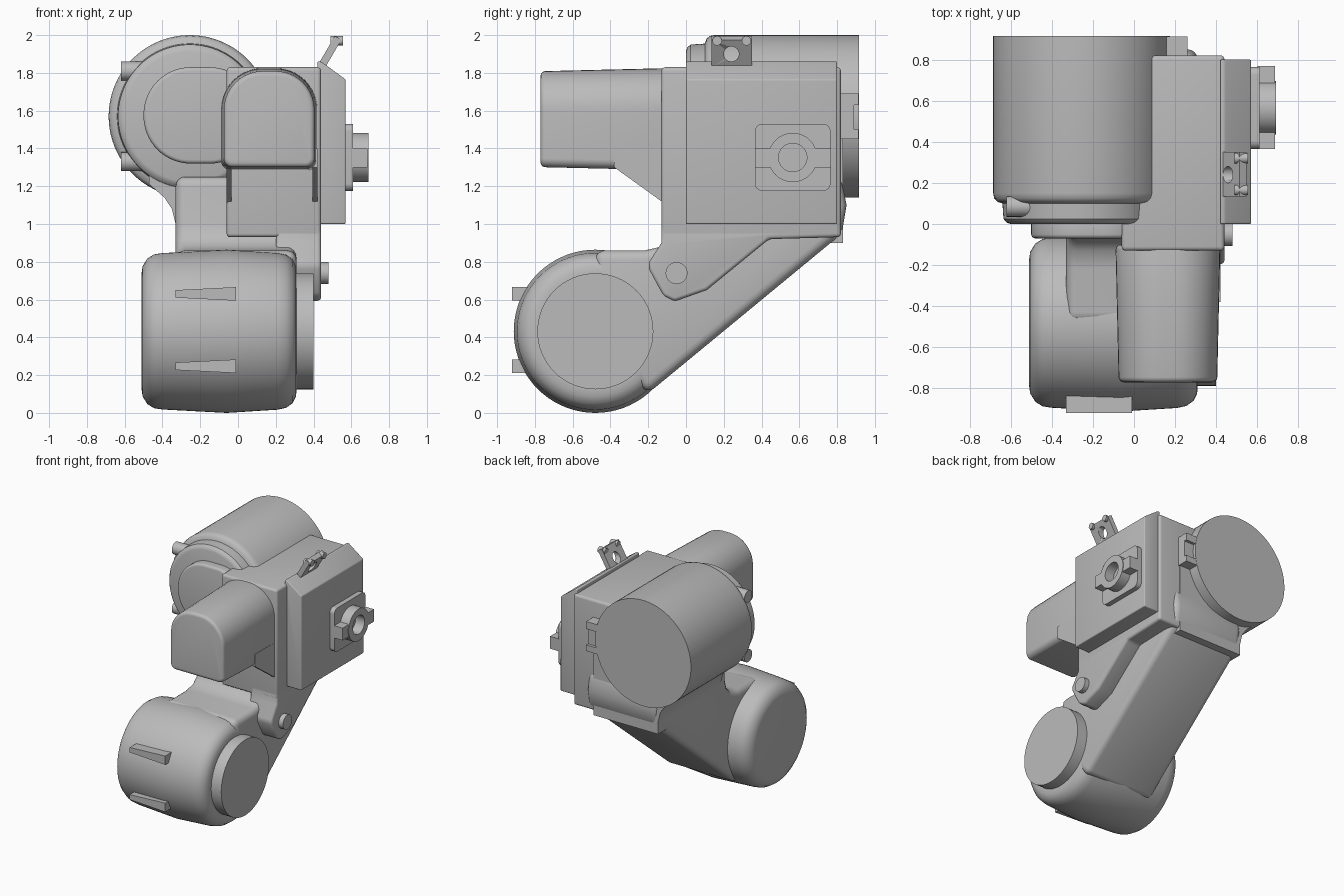
import bpy, bmesh, math
from mathutils import Vector

cube = bpy.data.objects.get("Cube")
if cube:
    bpy.data.objects.remove(cube, do_unlink=True)

grey = bpy.data.materials.new("machine_grey")
grey.use_nodes = True
GREY = (0.5, 0.5, 0.5, 1)
grey.diffuse_color = GREY
grey.node_tree.nodes["Principled BSDF"].inputs["Base Color"].default_value = GREY


def place(axis, t, a, b):
    """Point at t along the axis; a, b are the other two coordinates in order."""
    return {"x": (t, a, b), "y": (a, t, b), "z": (a, b, t)}[axis]


def finish(name, bm):
    bmesh.ops.recalc_face_normals(bm, faces=bm.faces)
    mesh = bpy.data.meshes.new(name)
    bm.to_mesh(mesh)
    bm.free()
    mesh.materials.append(grey)
    ob = bpy.data.objects.new(name, mesh)
    bpy.context.collection.objects.link(ob)
    bpy.ops.object.select_all(action="DESELECT")
    ob.select_set(True)
    bpy.context.view_layer.objects.active = ob
    bpy.ops.object.shade_smooth_by_angle(angle=math.radians(35))
    return ob


def prism(name, axis, pts, lo, hi, bevel=0, taper=1):
    """Extrude an outline along an axis; taper scales the low end."""
    bm = bmesh.new()
    ca = (min(p[0] for p in pts) + max(p[0] for p in pts)) / 2
    cb = (min(p[1] for p in pts) + max(p[1] for p in pts)) / 2
    low = [bm.verts.new(place(axis, lo, ca + (a - ca) * taper, cb + (b - cb) * taper))
           for a, b in pts]
    high = [bm.verts.new(place(axis, hi, a, b)) for a, b in pts]
    bm.faces.new(low)
    bm.faces.new(high)
    n = len(pts)
    for i in range(n):
        j = (i + 1) % n
        bm.faces.new((low[i], low[j], high[j], high[i]))
    bmesh.ops.recalc_face_normals(bm, faces=bm.faces)
    if bevel:
        edges = [e for e in bm.edges if e.calc_face_angle(0) > math.radians(35)]
        bmesh.ops.bevel(bm, geom=edges, offset=bevel, segments=4, profile=0.5,
                        affect="EDGES", clamp_overlap=True)
    return finish(name, bm)


def lathe(name, axis, centre, profile, steps=64, closed=False):
    """Spin (distance along axis, radius) pairs around an axis."""
    bm = bmesh.new()
    rings = []
    for t, r in profile:
        rings.append([bm.verts.new(place(axis, t,
                      centre[0] + r * math.cos(math.tau * k / steps),
                      centre[1] + r * math.sin(math.tau * k / steps))) for k in range(steps)])
    pairs = list(zip(rings, rings[1:]))
    if closed:
        pairs.append((rings[-1], rings[0]))
    for p, q in pairs:
        for k in range(steps):
            j = (k + 1) % steps
            bm.faces.new((p[k], p[j], q[j], q[k]))
    if not closed:
        bm.faces.new(rings[0])
        bm.faces.new(rings[-1])
    return finish(name, bm)


def rounded(a0, a1, b0, b1, top, bottom, steps=10):
    """Rectangle outline with separate top and bottom corner radii."""
    pts = []
    corners = [(a1, b1, -1, -1, top), (a0, b1, 1, -1, top),
               (a0, b0, 1, 1, bottom), (a1, b0, -1, 1, bottom)]
    for q, (a, b, sa, sb, r) in enumerate(corners):
        for k in range(steps + 1):
            ang = math.pi / 2 * (q + k / steps)
            pts.append((a + sa * r + r * math.cos(ang), b + sb * r + r * math.sin(ang)))
    return pts


def rect(a0, a1, b0, b1):
    return [(a0, b0), (a1, b0), (a1, b1), (a0, b1)]


# Lower drum with a slight barrel and round shoulders
drum_axis = (-0.48, 0.432)
lathe("lower_drum", "x", drum_axis,
      [(-0.51, 0.31), (-0.505, 0.345), (-0.48, 0.385), (-0.445, 0.407), (-0.4, 0.414),
       (-0.06, 0.432), (0.21, 0.415), (0.255, 0.405), (0.29, 0.38), (0.307, 0.345),
       (0.31, 0.31)], 72)
lathe("drum_end_cap", "x", drum_axis, [(0.28, 0.307), (0.4, 0.307)])
for i, z in enumerate((0.247, 0.63)):
    prism(f"drum_tab_{i}", "y", [(-0.33, z - 0.02), (-0.01, z - 0.036),
          (-0.01, z + 0.036), (-0.33, z + 0.02)], -0.92, -0.75)

# Sloping arm from the drum up to the motor
prism("arm", "x", [(-0.48, 0.43), (-0.205, 0.1), (0.79, 0.92), (0.83, 0.98), (0.85, 1.1),
      (0.82, 1.25), (-0.06, 1.25), (-0.06, 1.0), (-0.08, 0.93), (-0.13, 0.88),
      (-0.22, 0.86), (-0.48, 0.86)], -0.33, 0.31, 0.05)
prism("motor_neck", "y", [(-0.33, 0.9), (-0.33, 1.0), (-0.35, 1.08), (-0.39, 1.14),
      (-0.47, 1.21), (-0.47, 1.5), (0.25, 1.5), (0.25, 0.9)], 0.03, 0.83)

# Main housing with the side flange below it
prism("housing", "y", rect(-0.06, 0.44, 0.93, 1.83), -0.13, 0.82, 0.02)
prism("side_flange", "x", [(-0.13, 1.0), (-0.13, 0.9), (-0.195, 0.8), (-0.195, 0.76),
      (-0.12, 0.62), (-0.06, 0.59), (0.11, 0.65), (0.44, 0.92), (0.8, 0.93), (0.8, 1.0)],
      0.2, 0.44, 0.02)
lathe("flange_bolt", "x", (-0.05, 0.74), [(0.4, 0.058), (0.48, 0.058)], 24)

# Side cover with a sloping top
prism("side_cover", "y", [(0.42, 1.0), (0.57, 1.0), (0.57, 1.765), (0.44, 1.86), (0.42, 1.86)],
      0.0, 0.8, 0.008)

# Connector on the side cover
prism("connector_plate", "x", rounded(0.365, 0.765, 1.175, 1.53, 0.04, 0.04), 0.56, 0.61)
lathe("connector_ring", "x", (0.565, 1.352),
      [(0.6, 0.13), (0.69, 0.13), (0.69, 0.075), (0.6, 0.075)], 48, closed=True)
for side, a, b in (("front", 0.365, 0.455), ("rear", 0.675, 0.768)):
    prism(f"connector_wing_{side}", "x", rect(a, b, 1.3, 1.4), 0.6, 0.685)

# Tilted bracket with a hole and two pegs
foot, tip = Vector((0.445, 1.84)), Vector((0.53, 1.985))
along = (tip - foot).normalized()
across = Vector((along.y, -along.x)) * 0.02
bracket = prism("bracket", "y", [foot - across, foot + across, tip + across, tip - across],
                0.135, 0.35)
cutter = lathe("hole_cutter", "x", (0.24, 1.9), [(0.3, 0.04), (0.7, 0.04)], 32)
cut = bracket.modifiers.new("hole", "BOOLEAN")
cut.operation = "DIFFERENCE"
cut.object = cutter
bpy.context.view_layer.objects.active = bracket
bpy.ops.object.modifier_apply(modifier="hole")
bpy.data.objects.remove(cutter, do_unlink=True)
for i, y in enumerate((0.165, 0.32)):
    lathe(f"bracket_peg_{i}", "x", (y, 1.97), [(0.49, 0.025), (0.555, 0.025)], 20)

# Large motor drum with a stepped front rim
motor_axis = (-0.255, 1.57)
lathe("motor", "y", motor_axis, [(0.0, 0.345), (0.007, 0.365), (0.025, 0.38), (0.1, 0.385),
      (0.108, 0.41), (0.125, 0.425), (0.15, 0.43), (0.915, 0.43)], 80)
prism("motor_front_plate", "y", rounded(-0.5, 0.1, 1.32, 1.83, 0.25, 0.25, 16),
      -0.07, 0.03, 0.02)
for i, z in enumerate((1.33, 1.81)):
    lathe(f"motor_lug_{i}", "x", (0.085, z), [(-0.62, 0.05), (-0.42, 0.05)], 24)
prism("motor_socket", "z", [(0.05, 0.82), (0.26, 0.82), (0.26, 0.89), (0.05, 0.89)], 1.45, 1.69)
for i, (a, b) in enumerate(((1.45, 1.5), (1.63, 1.69))):
    prism(f"motor_socket_lip_{i}", "y", rect(0.05, 0.26, a, b), 0.88, 0.913)

# Front nose with a domed top and two ribs under it
prism("nose", "y", rounded(-0.09, 0.42, 1.285, 1.825, 0.22, 0.05), -0.77, -0.1, 0.025, 0.94)
for side, x in (("right", -0.06), ("left", 0.395)):
    prism(f"nose_rib_{side}", "x", [(-0.1, 1.1), (-0.13, 1.12), (-0.38, 1.3), (-0.38, 1.4),
          (-0.1, 1.4)], x, x + 0.025)
